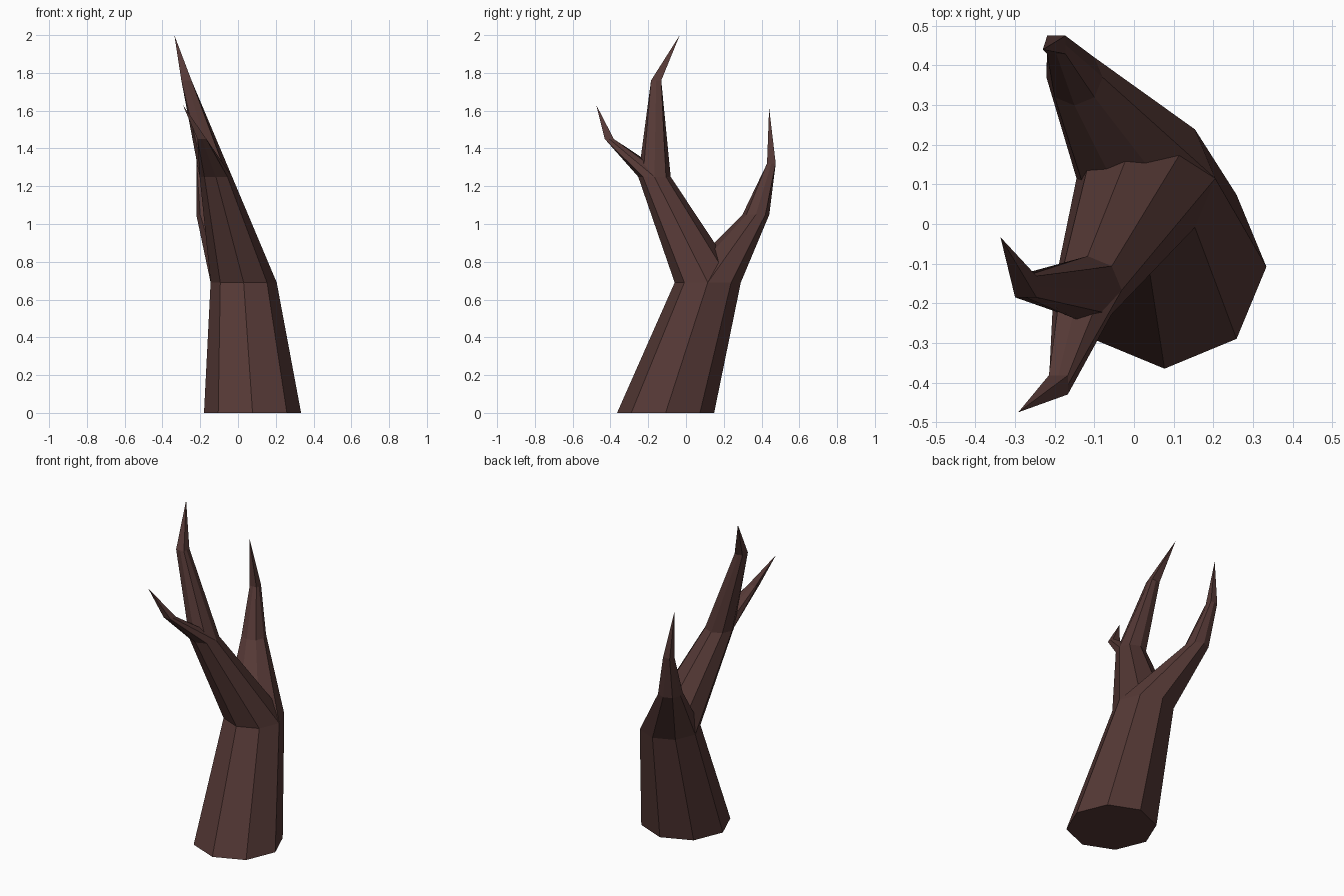
import bpy, bmesh
from math import cos, sin, pi

if "Cube" in bpy.data.objects:
    bpy.data.objects.remove(bpy.data.objects["Cube"])

bark = bpy.data.materials.new("bark")
bark.diffuse_color = (0.09, 0.04, 0.036, 1)
bark.use_nodes = True
bark.node_tree.nodes["Principled BSDF"].inputs["Base Color"].default_value = bark.diffuse_color


def ring(bm, x, y, z, r, square=False):
    """Level ring of eight points, either round or squared off."""
    pts = []
    for i in range(8):
        k = r * (2 ** 0.5 if square and i % 2 else 1)
        a = i * pi / 4
        pts.append(bm.verts.new((x + k * cos(a), y + k * sin(a), z)))
    return pts


def limb(name, rings, tip=None, base=False):
    """Loft through the rings, ending in a sharp tip if one is given."""
    bm = bmesh.new()
    loops = [ring(bm, *r) for r in rings]
    for lo, hi in zip(loops, loops[1:]):
        for i in range(8):
            j = (i + 1) % 8
            bm.faces.new((lo[i], lo[j], hi[j], hi[i]))
    if tip:
        t = bm.verts.new(tip)
        for i in range(8):
            bm.faces.new((loops[-1][i], loops[-1][(i + 1) % 8], t))
    if base:
        bm.faces.new(loops[0][::-1])
    me = bpy.data.meshes.new(name)
    bm.to_mesh(me)
    bm.free()
    me.materials.append(bark)
    ob = bpy.data.objects.new(name, me)
    bpy.context.collection.objects.link(ob)


# Rings shared where the limbs fork
lower_fork = (0.03, 0.115, 0.69, 0.175)
upper_fork = (-0.117, -0.167, 1.25, 0.086)

# Trunk
limb("trunk", [(0.077, -0.108, 0, 0.257), lower_fork], base=True)

# Main branch with its tall spike and side twig
limb("main_branch", [lower_fork, upper_fork])
limb("tall_spike", [upper_fork, (-0.273, -0.158, 1.76, 0.027, True)],
     tip=(-0.337, -0.033, 2.0))
limb("side_twig", [upper_fork, (-0.191, -0.406, 1.45, 0.024, True)],
     tip=(-0.292, -0.475, 1.63))

# Rear branch
limb("rear_branch", [lower_fork, (-0.15, 0.37, 1.05, 0.071),
                     (-0.196, 0.452, 1.32, 0.023, True)],
     tip=(-0.23, 0.44, 1.615))
